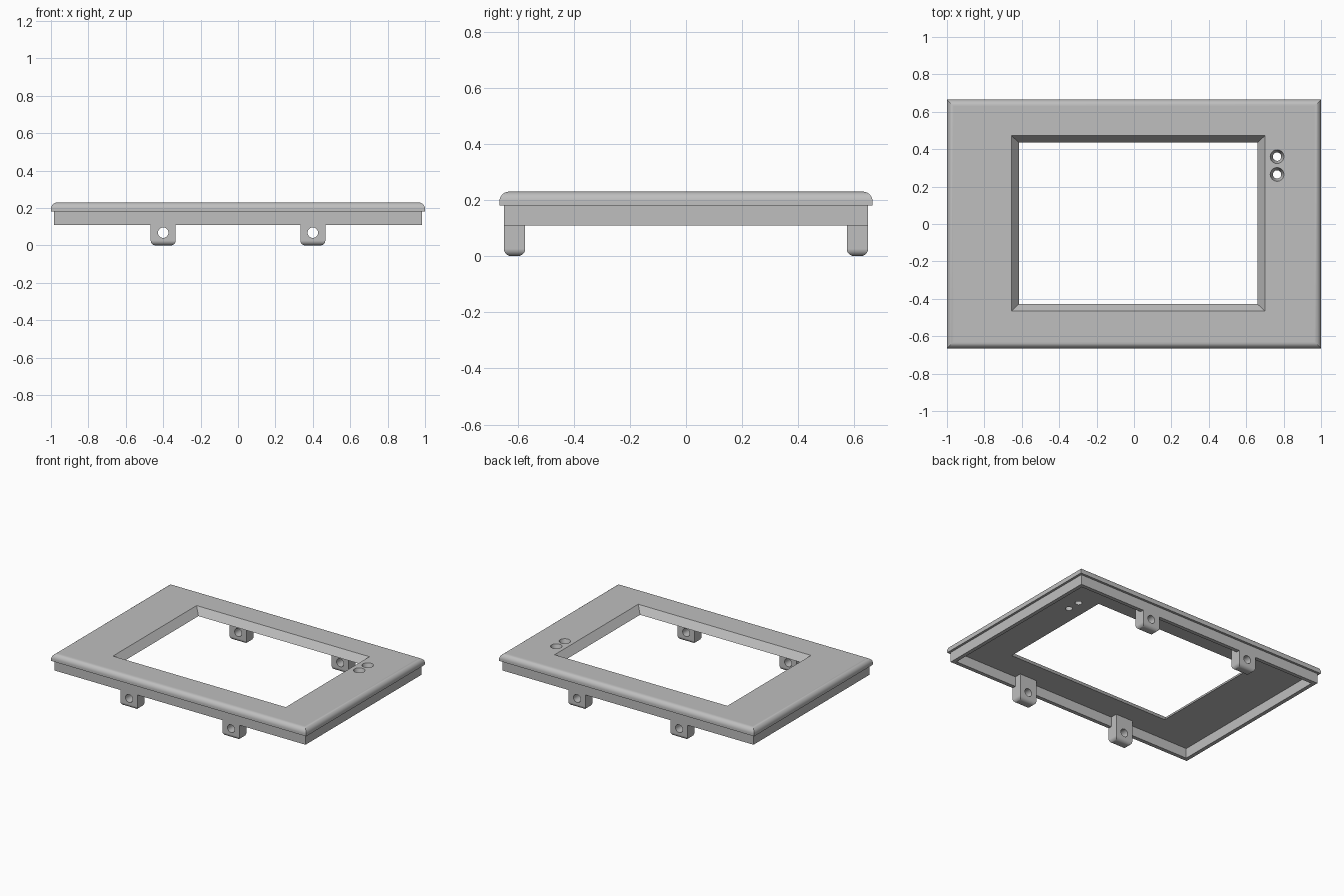
import bpy, bmesh, math
from mathutils import Matrix

if "Cube" in bpy.data.objects:
    bpy.data.objects.remove(bpy.data.objects["Cube"])

grey = bpy.data.materials.new("light grey plastic")
grey.diffuse_color = (0.52, 0.52, 0.52, 1)
grey.use_nodes = True
grey.node_tree.nodes["Principled BSDF"].inputs["Base Color"].default_value = grey.diffuse_color


def make(name, bm):
    bmesh.ops.recalc_face_normals(bm, faces=bm.faces)
    me = bpy.data.meshes.new(name)
    bm.to_mesh(me)
    bm.free()
    me.materials.append(grey)
    ob = bpy.data.objects.new(name, me)
    bpy.context.collection.objects.link(ob)
    return ob


def cone(name, loc, r_low, r_high, depth, rot=None):
    bm = bmesh.new()
    bmesh.ops.create_cone(bm, cap_ends=True, segments=32, radius1=r_low, radius2=r_high,
                          depth=depth, matrix=Matrix.Translation(loc) @ (rot or Matrix()))
    return make(name, bm)


def select(ob):
    bpy.ops.object.select_all(action='DESELECT')
    ob.select_set(True)
    bpy.context.view_layer.objects.active = ob


def cut(ob, cutter):
    mod = ob.modifiers.new("hole", 'BOOLEAN')
    mod.operation, mod.solver, mod.object = 'DIFFERENCE', 'EXACT', cutter
    select(ob)
    bpy.ops.object.modifier_apply(modifier=mod.name)
    bpy.data.objects.remove(cutter)


def smooth(ob):
    select(ob)
    bpy.ops.object.shade_smooth_by_angle(angle=math.radians(30))
    ob.modifiers.new("flat faces", 'WEIGHTED_NORMAL').keep_sharp = True


# Bezel: rectangular loops following its cross-section, bridged into a closed ring
X, Y, TOP, LIP, RIM, R = 1.0, 0.665, 0.23, 0.18, 0.11, 0.035


def rect(inset, z):
    return (-X + inset, X - inset, -Y + inset, Y - inset, z)


loops = [(-0.615, 0.66, -0.428, 0.435, LIP),      # window, lower edge
         (-0.655, 0.70, -0.465, 0.472, TOP)]      # window, upper edge
for i in range(7):                                # rounded outer edge
    a = math.radians(90 - 15 * i)
    loops.append(rect(R - R * math.cos(a), TOP - R + R * math.sin(a)))
loops += [rect(0, LIP), rect(0.016, LIP), rect(0.016, RIM),
          rect(0.043, RIM), rect(0.043, LIP)]     # lip and skirt

bm = bmesh.new()
rings = [[bm.verts.new(p) for p in ((x0, y0, z), (x1, y0, z), (x1, y1, z), (x0, y1, z))]
         for x0, x1, y0, y1, z in loops]
for k, a in enumerate(rings):
    b = rings[(k + 1) % len(rings)]
    for i in range(4):
        j = (i + 1) % 4
        bm.faces.new((a[i], a[j], b[j], b[i]))
bezel = make("bezel", bm)

# Two countersunk indicator holes
for y in (0.36, 0.265):
    cut(bezel, cone("hole_cutter", (0.765, y, 0.205), 0.0165, 0.0425, 0.09))
smooth(bezel)

# Four mounting tabs with rounded lower ends and a through hole
for sx, side in ((-1, "left"), (1, "right")):
    for sy, end in ((-1, "front"), (1, "back")):
        cx, cy, h = sx * 0.4, sy * 0.611, LIP + 0.002
        bm = bmesh.new()
        bmesh.ops.create_cube(bm, size=1, matrix=Matrix.Translation((cx, cy, h / 2))
                              @ Matrix.Diagonal((0.134, 0.076, h, 1)))
        low = [e for e in bm.edges if all(v.co.z < 0.01 for v in e.verts)]
        bmesh.ops.bevel(bm, geom=low, offset=0.026, segments=5, profile=0.5, affect='EDGES')
        tab = make(f"mounting_tab_{end}_{side}", bm)
        cut(tab, cone("hole_cutter", (cx, cy, 0.068), 0.028, 0.028, 0.2,
                      Matrix.Rotation(math.pi / 2, 4, 'X')))
        smooth(tab)
